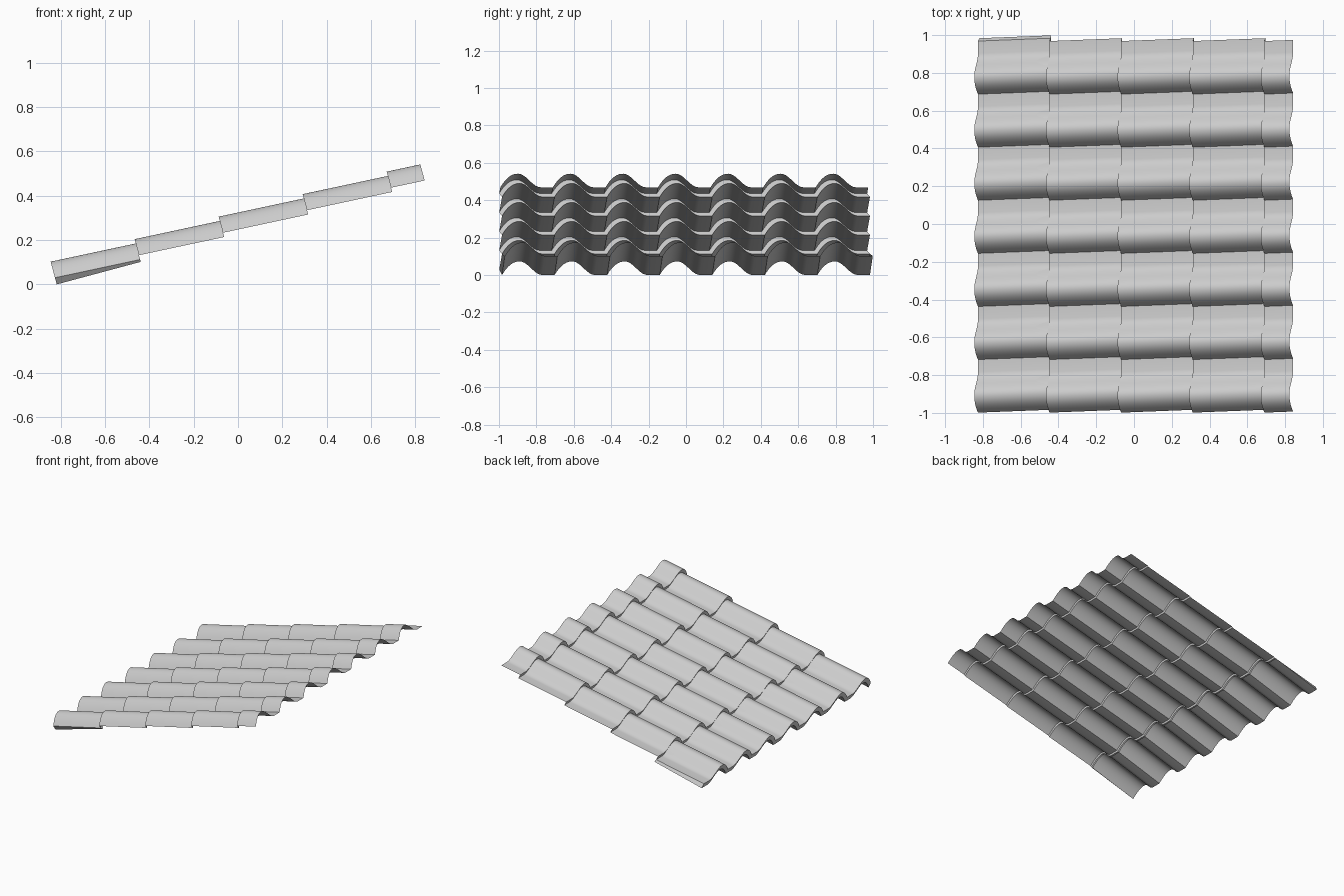
import bpy, bmesh, math
from mathutils import Vector

cube = bpy.data.objects.get("Cube")
if cube:
    bpy.data.objects.remove(cube, do_unlink=True)

PITCH = math.radians(15)      # slope of the whole roof
COLUMNS, WIDTH = 7, 0.281     # waves across
ROWS, LENGTH = 5, 0.3925      # courses up the slope
LAST = 0.395                  # part of the top course that is kept
HEIGHT, CREST, FLANK = 0.075, 0.095, 0.12
DROP, SKEW = 0.02, 0.015      # step and sideways drift of one course
GAP, SHIFT = 0.031, 0.015     # lower skin offset at the eave
START = Vector((-0.826, -0.9985, 0.03))
STEPS = 9

clay = bpy.data.materials.new("light_grey")
clay.use_nodes = True
grey = (0.6, 0.6, 0.6, 1)
clay.diffuse_color = grey
clay.node_tree.nodes["Principled BSDF"].inputs["Base Color"].default_value = grey


def wave():
    """Cross-section across all columns: steep rise, soft fall, flat pan."""
    pts = []
    for c in range(COLUMNS):
        o = c * WIDTH
        for i in range(STEPS):
            t = i / STEPS
            pts.append((o + CREST * t, HEIGHT * (1 - (1 - t) ** 2.2)))
        for i in range(STEPS + 1):
            t = i / STEPS
            pts.append((o + CREST + FLANK * t, HEIGHT * (1 + math.cos(math.pi * t)) / 2))
    pts.append((COLUMNS * WIDTH, 0))
    return pts


def place(u, v, w):
    """Roof coordinates (up slope, across, normal) to world."""
    c, s = math.cos(PITCH), math.sin(PITCH)
    return START + Vector((u * c - w * s, v, u * s + w * c))


def sheet(bm, stations, flip=False):
    """Sweep the wave through stations of (up slope, normal, sideways)."""
    rows = [[bm.verts.new(place(u, y + dy, h + dz)) for y, h in wave()]
            for u, dz, dy in stations]
    for a, b in zip(rows, rows[1:]):
        for i in range(len(a) - 1):
            quad = [a[i], b[i], b[i + 1], a[i + 1]]
            bm.faces.new(quad[::-1] if flip else quad)
    return rows


def finish(name, bm):
    mesh = bpy.data.meshes.new(name)
    bm.to_mesh(mesh)
    bm.free()
    mesh.materials.append(clay)
    obj = bpy.data.objects.new(name, mesh)
    bpy.context.collection.objects.link(obj)
    bpy.ops.object.select_all(action="DESELECT")
    obj.select_set(True)
    bpy.context.view_layer.objects.active = obj
    bpy.ops.object.shade_smooth_by_angle(angle=math.radians(35))


# stepped upper skin, beginning with the eave lip
stations = [(0, -GAP, SHIFT)]
for r in range(ROWS):
    part = LAST if r == ROWS - 1 else 1
    stations.append((r * LENGTH, 0, 0))
    stations.append(((r + part) * LENGTH, -DROP * part, SKEW * part))
bm = bmesh.new()
sheet(bm, stations)
finish("tile_sheet", bm)

# lower skin under the eave course, with closed sides
bm = bmesh.new()
low = sheet(bm, [(0, -GAP, SHIFT), (LENGTH, -GAP, SHIFT + SKEW)], flip=True)
for side in (0, -1):
    y = wave()[side][0]
    top = [bm.verts.new(place(0, y, 0)), bm.verts.new(place(LENGTH, y + SKEW, -DROP))]
    quad = [low[0][side], low[1][side], top[1], top[0]]
    bm.faces.new(quad if side == 0 else quad[::-1])
finish("eave_underside", bm)
